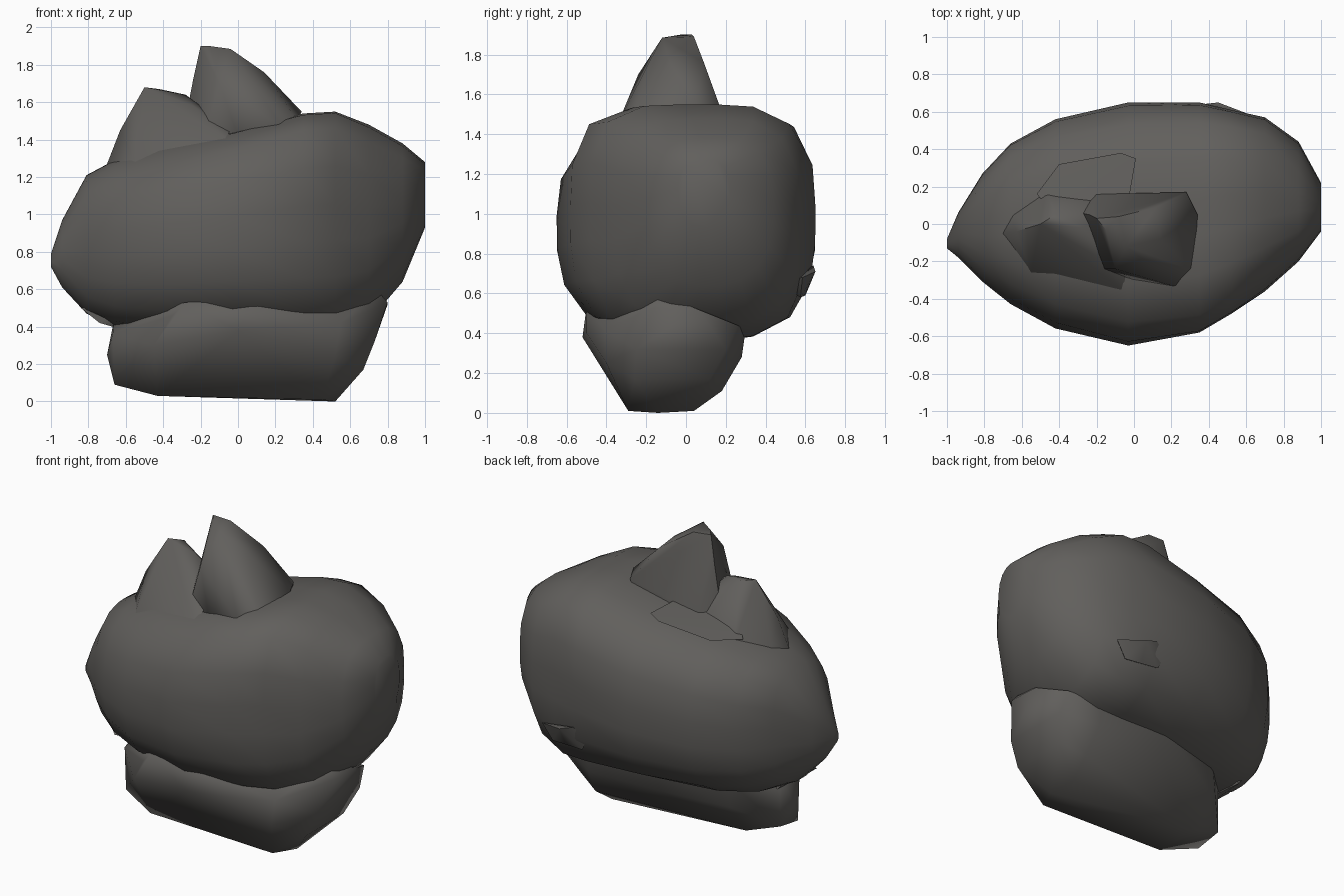
import bpy, bmesh, math

rock = bpy.data.materials.new("dark grey rock")
rock.diffuse_color = (0.12, 0.115, 0.108, 1)


def finish(bm, name, angle):
    bmesh.ops.recalc_face_normals(bm, faces=bm.faces)
    me = bpy.data.meshes.new(name)
    bm.to_mesh(me)
    bm.free()
    ob = bpy.data.objects.new(name, me)
    bpy.context.collection.objects.link(ob)
    me.materials.append(rock)
    bpy.ops.object.select_all(action='DESELECT')
    ob.select_set(True)
    bpy.context.view_layer.objects.active = ob
    bpy.ops.object.shade_smooth_by_angle(angle=math.radians(angle))
    return ob


def section(front_top, back_top, bottom, sides):
    """Rounded box outline that fills the square from -1 to 1."""
    pts = []
    for i in range(sides):
        a = 2 * math.pi * (i + 0.5) / sides
        c, s = math.cos(a), math.sin(a)
        p = bottom if s < 0 else back_top if c > 0 else front_top
        r = (abs(c) ** p + abs(s) ** p) ** (-1 / p)
        pts.append((r * c, r * s))
    w = max(abs(p[0]) for p in pts)
    t, b = max(p[1] for p in pts), -min(p[1] for p in pts)
    return [(x / w, y / (t if y > 0 else b)) for x, y in pts]


def loft(name, stations, sides=20):
    """Sections along x: (x, y min, y max, z min, z max, corner powers)."""
    bm = bmesh.new()
    rings = []
    for x, y0, y1, z0, z1, *powers in stations:
        rings.append([bm.verts.new((x, (y0 + y1 + w * (y1 - y0)) / 2, (z0 + z1 + v * (z1 - z0)) / 2))
                      for w, v in section(*powers, sides)])
    for a, b in zip(rings, rings[1:]):
        for i in range(sides):
            j = (i + 1) % sides
            bm.faces.new((a[i], a[j], b[j], b[i]))
    bm.faces.new(rings[0])
    bm.faces.new(rings[-1])
    return finish(bm, name, 50)


def hull(name, points, angle=60):
    bm = bmesh.new()
    for p in points:
        bm.verts.new(p)
    res = bmesh.ops.convex_hull(bm, input=bm.verts)
    bmesh.ops.delete(bm, geom=[g for g in res["geom_interior"] if isinstance(g, bmesh.types.BMVert)],
                     context='VERTS')
    return finish(bm, name, angle)


# Large boulder
loft("main_boulder", [
    (-1.00, -0.13, -0.08, 0.72, 0.79, 2, 2, 2), (-0.94, -0.18, 0.06, 0.61, 0.97, 2, 3, 2),
    (-0.81, -0.31, 0.27, 0.47, 1.21, 2.3, 3.6, 2.4), (-0.66, -0.43, 0.43, 0.40, 1.29, 2.4, 3.8, 2.4),
    (-0.42, -0.56, 0.56, 0.36, 1.37, 2.6, 3.6, 2.4), (-0.03, -0.65, 0.65, 0.36, 1.45, 3.2, 3.4, 2.6),
    (0.35, -0.58, 0.65, 0.36, 1.54, 4.2, 3.6, 3), (0.52, -0.48, 0.61, 0.37, 1.55, 4.2, 3.8, 3.4),
    (0.70, -0.36, 0.57, 0.43, 1.48, 3.4, 3.4, 2.8), (0.88, -0.20, 0.44, 0.64, 1.38, 3, 3, 2.4),
    (1.00, -0.04, 0.22, 0.93, 1.28, 2.4, 2.4, 2.4)])

# Lower rock the boulder rests on
hull("base_rock", [
    (-0.70, -0.10, 0.25), (-0.66, -0.20, 0.09), (-0.66, -0.02, 0.12), (-0.67, -0.20, 0.36),
    (-0.66, -0.02, 0.45), (-0.43, -0.28, 0.03), (-0.43, 0.00, 0.04), (-0.45, -0.42, 0.30),
    (-0.43, 0.16, 0.25), (-0.43, 0.20, 0.45), (-0.35, -0.47, 0.46), (-0.28, -0.50, 0.53),
    (0.00, -0.52, 0.38), (0.08, -0.50, 0.53), (0.00, 0.26, 0.28), (0.00, 0.30, 0.42),
    (0.25, -0.50, 0.40), (0.45, -0.29, 0.01), (0.52, -0.14, 0.00), (0.50, 0.04, 0.01),
    (0.52, -0.40, 0.25), (0.52, 0.18, 0.11), (0.50, 0.28, 0.28), (0.50, 0.30, 0.42),
    (0.55, -0.41, 0.42), (0.67, -0.26, 0.17), (0.67, 0.12, 0.17), (0.73, -0.25, 0.32),
    (0.73, 0.20, 0.32), (0.72, 0.26, 0.44), (0.80, -0.16, 0.53), (0.80, 0.06, 0.52),
    (0.74, -0.13, 0.60)])

# Two peaks on top
hull("tall_peak", [
    (-0.20, 0.03, 1.90), (-0.15, -0.03, 1.90), (-0.04, -0.12, 1.885), (-0.08, 0.04, 1.89),
    (0.14, -0.08, 1.76), (0.12, 0.09, 1.76), (-0.10, -0.24, 1.70), (-0.24, 0.05, 1.72),
    (0.34, 0.05, 1.55), (0.28, 0.17, 1.54), (0.32, -0.25, 1.50), (0.24, -0.34, 1.46),
    (0.00, -0.30, 1.42), (-0.18, -0.24, 1.42), (-0.29, 0.06, 1.46), (-0.20, 0.16, 1.44),
    (0.26, 0.14, 1.40), (0.24, -0.28, 1.36)])
hull("short_peak", [
    (-0.50, 0.00, 1.68), (-0.42, 0.05, 1.67), (-0.28, -0.02, 1.64), (-0.63, -0.04, 1.45),
    (-0.24, -0.15, 1.58), (-0.70, -0.05, 1.27), (-0.65, 0.05, 1.28), (-0.47, 0.18, 1.32),
    (-0.20, 0.14, 1.40), (-0.55, -0.26, 1.28), (-0.38, -0.28, 1.32), (-0.14, -0.34, 1.38),
    (-0.06, -0.36, 1.40), (-0.04, -0.25, 1.46), (-0.10, 0.05, 1.45)])

# Low shelf behind the peaks
hull("top_shelf", [
    (-0.52, 0.16, 1.36), (-0.40, 0.32, 1.38), (-0.07, 0.38, 1.44), (0.01, 0.35, 1.46),
    (-0.03, 0.12, 1.48), (-0.20, -0.05, 1.46), (-0.42, 0.05, 1.42), (-0.20, 0.15, 1.30)])

# Small chips poking out of the boulder
hull("back_chip", [
    (0.28, 0.61, 0.68), (0.36, 0.64, 0.74), (0.45, 0.65, 0.71), (0.62, 0.585, 0.68),
    (0.55, 0.575, 0.58), (0.44, 0.595, 0.59), (0.32, 0.60, 0.59), (0.45, 0.45, 0.66)])
hull("left_chip", [
    (-0.84, -0.14, 0.50), (-0.74, -0.20, 0.42), (-0.67, -0.12, 0.40),
    (-0.72, 0.10, 0.42), (-0.80, 0.08, 0.52), (-0.60, 0.00, 0.55)])
